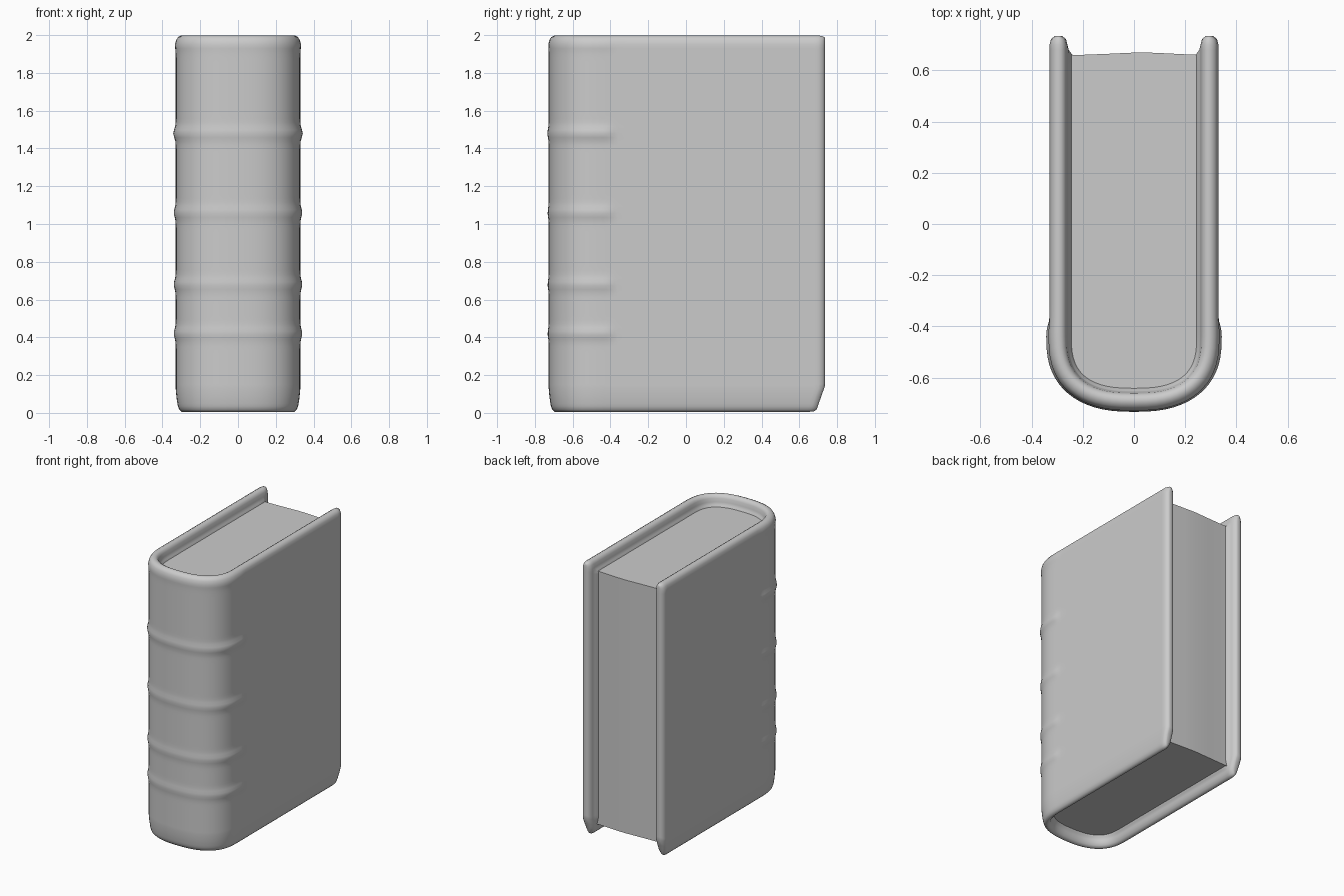
import bpy
import bmesh
from math import cos, sin, pi, exp

cube = bpy.data.objects.get("Cube")
if cube:
    bpy.data.objects.remove(cube, do_unlink=True)

HALF_W, SPINE_Y, BEND_Y, FORE_Y = 0.33, -0.727, -0.44, 0.735
BULGE = BEND_Y - SPINE_Y
THICK = 0.07
POWER = 2.5
BANDS = ((1.48, 1.0), (1.06, 0.8), (0.68, 0.8), (0.42, 0.8), (1.95, 0.3))

grey = bpy.data.materials.new("plain grey")
grey.use_nodes = True
grey.diffuse_color = (0.6, 0.6, 0.6, 1)
grey.node_tree.nodes["Principled BSDF"].inputs["Base Color"].default_value = (0.6, 0.6, 0.6, 1)


def smooth(v):
    v = max(0.0, min(1.0, v))
    return v * v * (3 - 2 * v)


def finish(bm, name):
    bmesh.ops.recalc_face_normals(bm, faces=bm.faces)
    mesh = bpy.data.meshes.new(name)
    bm.to_mesh(mesh)
    bm.free()
    obj = bpy.data.objects.new(name, mesh)
    bpy.context.collection.objects.link(obj)
    mesh.materials.append(grey)
    bpy.ops.object.select_all(action="DESELECT")
    obj.select_set(True)
    bpy.context.view_layer.objects.active = obj
    bpy.ops.object.shade_smooth_by_angle(angle=0.8)
    return obj


# U-shaped path of the cover: (x, y, normal x, normal y)
def u_path():
    ys = [FORE_Y, 0.732, 0.722, 0.70, 0.68, 0.66, 0.6, 0.5, 0.2]
    ys += [-0.1, -0.3, -0.36, -0.38, -0.4, -0.42]
    side = [(HALF_W, y, 1, 0) for y in ys]
    steps = 16
    for i in range(steps):
        a = pi / 2 * i / steps
        cx, cy = cos(a) ** (2 / POWER), sin(a) ** (2 / POWER)
        nx, ny = cx ** (POWER - 1) / HALF_W, cy ** (POWER - 1) / BULGE
        d = (nx * nx + ny * ny) ** 0.5
        side.append((HALF_W * cx, BEND_Y - BULGE * cy, nx / d, -ny / d))
    middle = [(0, SPINE_Y, 0, -1)]
    return side + middle + [(-x, y, -nx, ny) for x, y, nx, ny in reversed(side)]


path = u_path()

# Cover cross-section rows: (height, outer depth, inner depth), rounded at both rims
rows = [(0.006, 0.03, 0.045), (0.018, 0.018, 0.058), (0.035, 0.012, 0.066),
        (0.05, 0.009, 0.07), (0.07, 0.006, 0.075), (0.085, 0.004, 0.09)]
rows += [(0.13 + 1.77 * i / 88, 0, 0.09) for i in range(89)]
rows += [(1.915, 0, 0.09), (1.93, 0, 0.075), (1.95, 0, 0.07),
         (1.975, 0.005, 0.066), (1.99, 0.014, 0.058), (1.998, 0.03, 0.045)]


def band_height(y, z):
    ridge = sum(k * exp(-((z - c) / 0.03) ** 2) for c, k in BANDS)
    strength = 0.007 + 0.006 * smooth((y - SPINE_Y) / 0.2)
    return ridge * strength * smooth((-0.36 - y) / 0.07)


def cover_point(station, z, depth, outer):
    x, y, nx, ny = station
    edge = max(0, (y - 0.70) / (FORE_Y - 0.70))
    squeeze = 1 - 0.65 * edge ** 3
    if not outer:
        cove = smooth((0.70 - y) / 0.04) ** 2
        depth = min(depth, THICK + 0.02 * cove)
    depth = THICK / 2 + (depth - THICK / 2) * squeeze
    if outer:
        depth -= band_height(y, z)
    # Worn lower corners at the open edge
    worn = 0.35 * max(0, 0.13 - z) * smooth((y - 0.5) / 0.2)
    z = 1 + (z - 1) * (1 - 0.012 * edge ** 3)
    return (x - nx * depth, y - ny * depth - worn, z)


# Cover with spine and raised bands, swept along the path
bm = bmesh.new()
rings = []
for station in path:
    out = [bm.verts.new(cover_point(station, z, a, True)) for z, a, b in rows]
    inn = [bm.verts.new(cover_point(station, z, b, False)) for z, a, b in rows]
    rings.append(out + inn[::-1])
count = len(rings[0])
for r0, r1 in zip(rings, rings[1:]):
    for i in range(count):
        j = (i + 1) % count
        bm.faces.new((r0[i], r0[j], r1[j], r1[i]))
for ring in (rings[0], rings[-1]):
    for i in range(len(rows) - 1):
        bm.faces.new((ring[i], ring[i + 1], ring[count - 2 - i], ring[count - 1 - i]))
finish(bm, "cover")

# Page block, fitted inside the cover with a gently bowed open edge
bm = bmesh.new()
outline = [(x - nx * 0.06, y - ny * 0.06) for x, y, nx, ny in path if y < 0.67]
outline += [(-0.2, 0.661), (-0.1, 0.665), (0.03, 0.671), (0.12, 0.667), (0.2, 0.663)]
base = bm.faces.new([bm.verts.new((x, y, 0.08)) for x, y in outline])
top = bmesh.ops.extrude_face_region(bm, geom=[base], use_keep_orig=True)["geom"]
for v in top:
    if isinstance(v, bmesh.types.BMVert):
        v.co.z = 1.92
finish(bm, "page_block")
